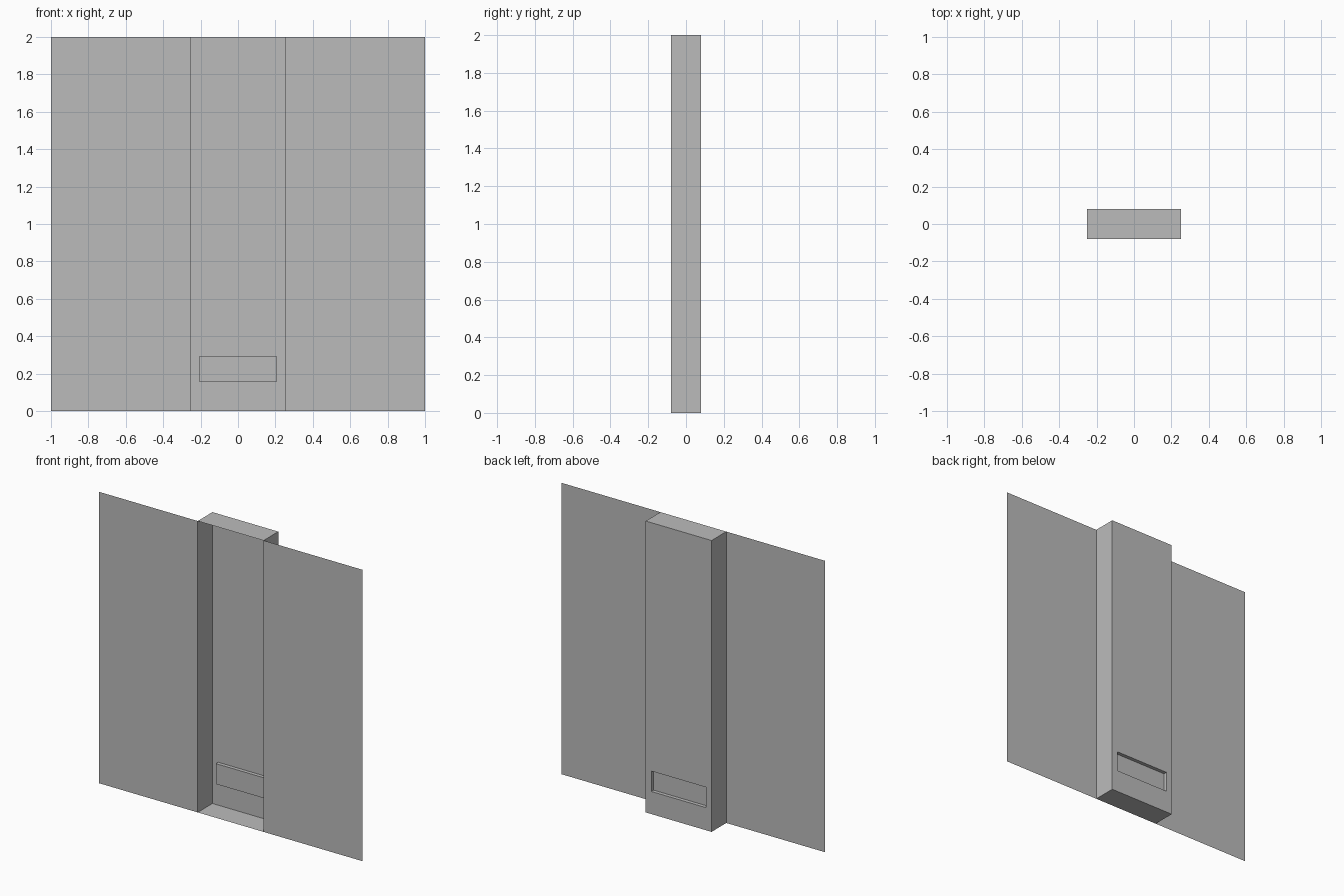
import bpy
import bmesh
from mathutils import Vector

default = bpy.data.objects.get("Cube")
if default:
    bpy.data.objects.remove(default, do_unlink=True)

HEIGHT = 2.0
FRONT, BACK = -0.08, 0.08
HALF_WALL, HALF_NICHE = 1.0, 0.25
VENT_HALF, VENT_LOW, VENT_HIGH, VENT_DEPTH = 0.207, 0.155, 0.295, 0.025

grey = bpy.data.materials.new("plain_grey")
grey.use_nodes = True
colour = (0.5, 0.5, 0.5, 1.0)
grey.diffuse_color = colour
grey.node_tree.nodes["Principled BSDF"].inputs["Base Color"].default_value = colour

bm = bmesh.new()

# Wall sheet: plan profile raised to full height, stepping back into the niche
profile = [(-HALF_WALL, FRONT), (-HALF_NICHE, FRONT), (-HALF_NICHE, BACK),
           (HALF_NICHE, BACK), (HALF_NICHE, FRONT), (HALF_WALL, FRONT)]
low = [bm.verts.new((x, y, 0)) for x, y in profile]
high = [bm.verts.new((x, y, HEIGHT)) for x, y in profile]
panels = [bm.faces.new((low[i], low[i + 1], high[i + 1], high[i]))
          for i in range(len(profile) - 1)]

# Niche floor and ceiling
bm.faces.new(low[1:5])
bm.faces.new(high[1:5])

# Shallow slot pressed into the back of the niche
slot = panels[2]
bmesh.ops.inset_individual(bm, faces=[slot], thickness=0.05)
for v in slot.verts:
    v.co.x = VENT_HALF if v.co.x > 0 else -VENT_HALF
    v.co.z = VENT_HIGH if v.co.z > HEIGHT / 2 else VENT_LOW
pressed = bmesh.ops.inset_individual(bm, faces=[slot], thickness=0.0)
bmesh.ops.translate(bm, verts=list(slot.verts), vec=Vector((0, -VENT_DEPTH, 0)))

bmesh.ops.recalc_face_normals(bm, faces=bm.faces[:])

mesh = bpy.data.meshes.new("wall_with_niche")
bm.to_mesh(mesh)
bm.free()
mesh.materials.append(grey)
wall = bpy.data.objects.new("wall_with_niche", mesh)
bpy.context.collection.objects.link(wall)
